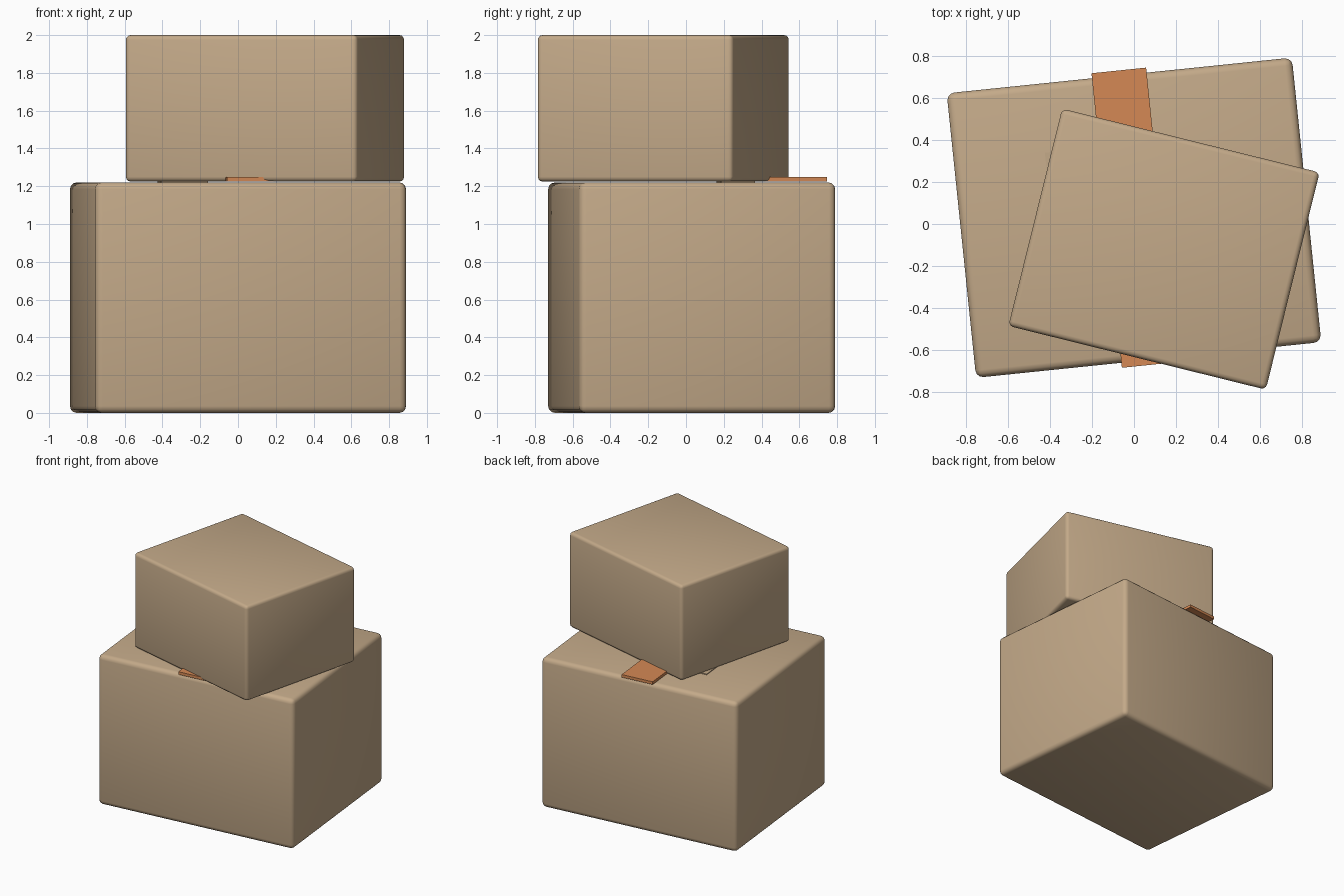
import bpy, math
from mathutils import Matrix, Vector

if "Cube" in bpy.data.objects:
    bpy.data.objects.remove(bpy.data.objects["Cube"])


def material(name, rgb):
    m = bpy.data.materials.new(name)
    m.diffuse_color = (*rgb, 1)
    m.use_nodes = True
    m.node_tree.nodes["Principled BSDF"].inputs["Base Color"].default_value = m.diffuse_color
    return m


CARD = material("cardboard_tan", (0.55, 0.40, 0.25))
TAPE = material("tape_orange", (0.66, 0.25, 0.09))


def block(name, size, z0, centre, angle, mat, bevel=0.0, offset=(0, 0)):
    """Box turned about z; offset is measured in the turned frame."""
    shift = Matrix.Rotation(angle, 3, 'Z') @ Vector((*offset, 0))
    bpy.ops.mesh.primitive_cube_add(
        size=1, location=(centre[0] + shift.x, centre[1] + shift.y, z0 + size[2] / 2),
        rotation=(0, 0, angle))
    ob = bpy.context.object
    ob.name = name
    ob.scale = size
    bpy.ops.object.transform_apply(location=False, rotation=False, scale=True)
    ob.data.materials.append(mat)
    if bevel:
        mod = ob.modifiers.new("rounded_edges", 'BEVEL')
        mod.width = bevel
        mod.segments = 3
        bpy.ops.object.shade_smooth()
    return ob


LOW_C, LOW_A = (0.0, 0.03), math.radians(5.9)
TOP_C, TOP_A = (0.143, -0.12), math.radians(-13.9)

# Two stacked cartons, turned against each other
block("lower_carton", (1.655, 1.364, 1.22), 0.0, LOW_C, LOW_A, CARD, 0.036)
block("upper_carton", (1.265, 1.067, 0.775), 1.225, TOP_C, TOP_A, CARD, 0.025)

# Tape strip along the lower lid, slightly overhanging both ends
block("tape_strip", (0.262, 1.412, 0.023), 1.227 - 0.001, LOW_C, LOW_A, TAPE, offset=(0.0, 0.0))

# Flat label on the lower lid, mostly under the upper carton
block("lid_label", (0.25, 0.18, 0.008), 1.219, LOW_C, LOW_A, CARD, offset=(-0.266, 0.262))
